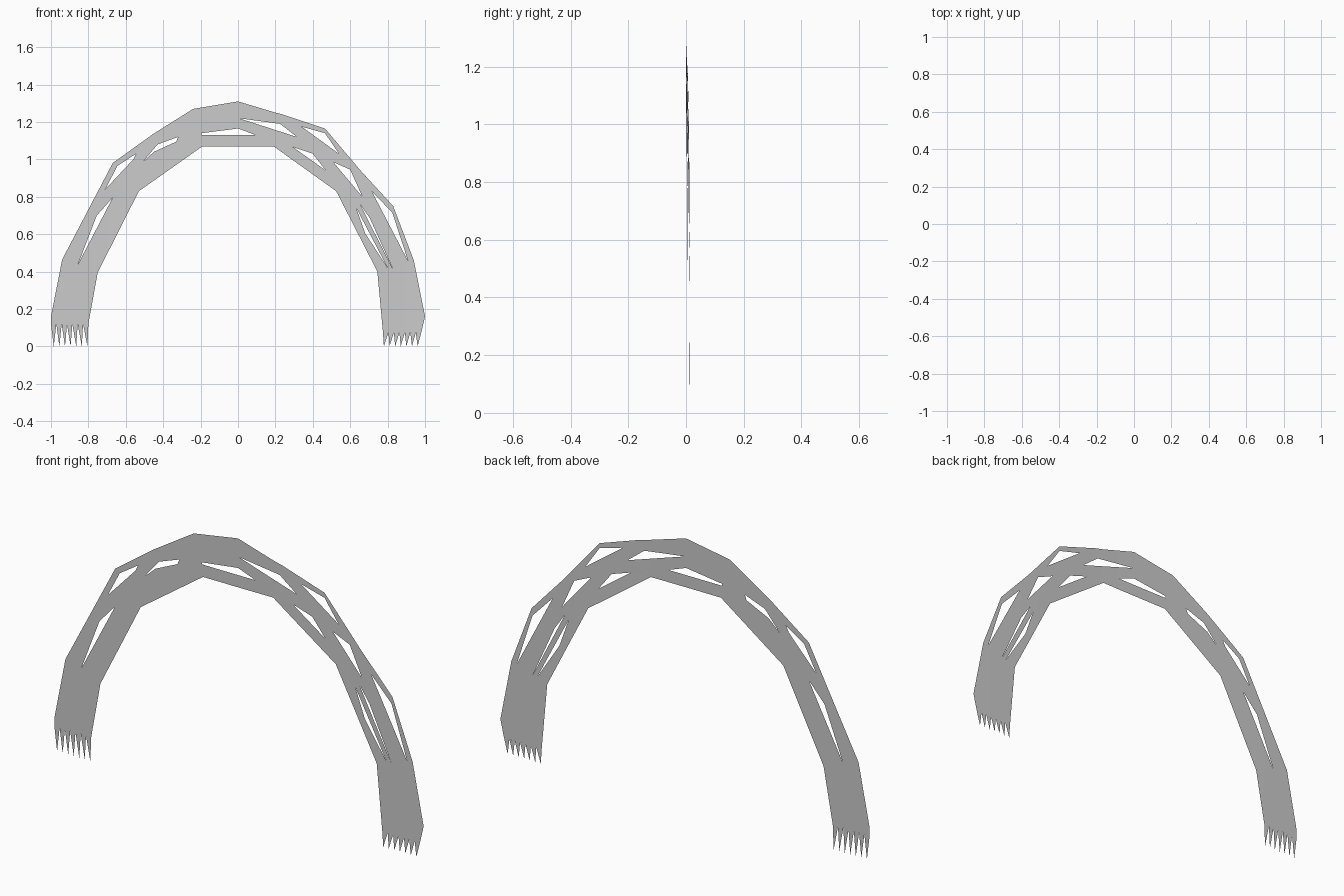
import bpy
import bmesh
import math

default_cube = bpy.data.objects.get("Cube")
if default_cube:
    bpy.data.objects.remove(default_cube, do_unlink=True)

# One plain grey for the whole arch
grey = bpy.data.materials.new("plain_grey")
grey.use_nodes = True
shade = (0.6, 0.6, 0.6, 1.0)
grey.diffuse_color = shade
grey.node_tree.nodes["Principled BSDF"].inputs["Base Color"].default_value = shade


def sway(x):
    """Slight front-to-back drift of the thin sheet along its width."""
    return 0.012 * math.sin(x * math.pi / 1.7) ** 2 * (1.0 if x > 0 else 0.4)


def add_loop(bm, points):
    """Closed ring of edges in the upright plane."""
    verts = [bm.verts.new((x, 0, z)) for x, z in points]
    for i, vert in enumerate(verts):
        bm.edges.new((vert, verts[(i + 1) % len(verts)]))


def finish(bm, name):
    """Bend the flat sheet slightly and turn it into an object."""
    for step in range(-9, 10):
        geometry = bm.verts[:] + bm.edges[:] + bm.faces[:]
        bmesh.ops.bisect_plane(bm, geom=geometry, dist=1e-5,
                               plane_co=(step / 10, 0, 0), plane_no=(1, 0, 0))
    bm.normal_update()
    for face in bm.faces:
        if face.normal.y > 0:
            face.normal_flip()
    for vert in bm.verts:
        vert.co.y = sway(vert.co.x)
    mesh = bpy.data.meshes.new(name)
    bm.to_mesh(mesh)
    bm.free()
    mesh.materials.append(grey)
    obj = bpy.data.objects.new(name, mesh)
    bpy.context.collection.objects.link(obj)
    return obj


def sheet(name, outline, openings):
    """Flat sheet with openings between the strands."""
    bm = bmesh.new()
    for points in [outline] + openings:
        add_loop(bm, points)
    bmesh.ops.triangle_fill(bm, edges=bm.edges[:], use_beauty=True,
                            use_dissolve=False, normal=(0, -1, 0))
    return finish(bm, name)


def fringe(name, left, right, tip_left, tip_right, top, count=7):
    """Row of pointed strand ends hanging below the sheet."""
    bm = bmesh.new()
    for i in range(count):
        a = left + (right - left) * i / count
        b = left + (right - left) * (i + 1) / count
        tip = tip_left + (tip_right - tip_left) * i / (count - 1)
        bm.faces.new([bm.verts.new(p) for p in
                      ((a, 0, top), (tip, 0, 0), (b, 0, top))])
    return finish(bm, name)


# Outer edge from left foot to right foot, then inner edge back
outer_edge = [(-1, .12), (-1, .16), (-.94, .465), (-.67, .98), (-.455, 1.135),
              (-.24, 1.27), (0, 1.31), (.2, 1.25), (.24, 1.24), (.465, 1.165),
              (.66, .935), (.83, .75), (.94, .46), (1, .16), (.98, .075)]
inner_edge = [(.775, .075), (.745, .4), (.525, .83), (.19, 1.07),
              (-.19, 1.07), (-.53, .83), (-.75, .395), (-.8, .12)]

# Gaps where strands part, on the two halves of the arch
side_gaps = [
    [(-.71, .84), (-.645, .965), (-.545, 1.03), (-.56, 1)],
    [(-.855, .44), (-.755, .7), (-.67, .795)],
    [(-.51, .985), (-.43, 1.08), (-.32, 1.12), (-.33, 1.095), (-.45, 1.04)],
    [(-.195, 1.14), (0, 1.165), (.095, 1.13), (-.195, 1.13)],
]
open_gaps = [
    [(.005, 1.22), (.225, 1.19), (.315, 1.12)],
    [(.34, 1.175), (.465, 1.14), (.54, 1.03)],
    [(.295, 1.065), (.4, 1.03), (.47, .94)],
    [(.51, .985), (.6, .945), (.665, .8)],
    [(.715, .83), (.825, .715), (.91, .455)],
    [(.65, .765), (.705, .685), (.825, .42)],
    [(.63, .745), (.68, .605), (.8, .42)],
]

sheet("arch_band", outer_edge + inner_edge, side_gaps + open_gaps)
fringe("right_fringe", -1, -.8, -.985, -.805, .12)
fringe("left_fringe", .775, .98, .78, .96, .075)
